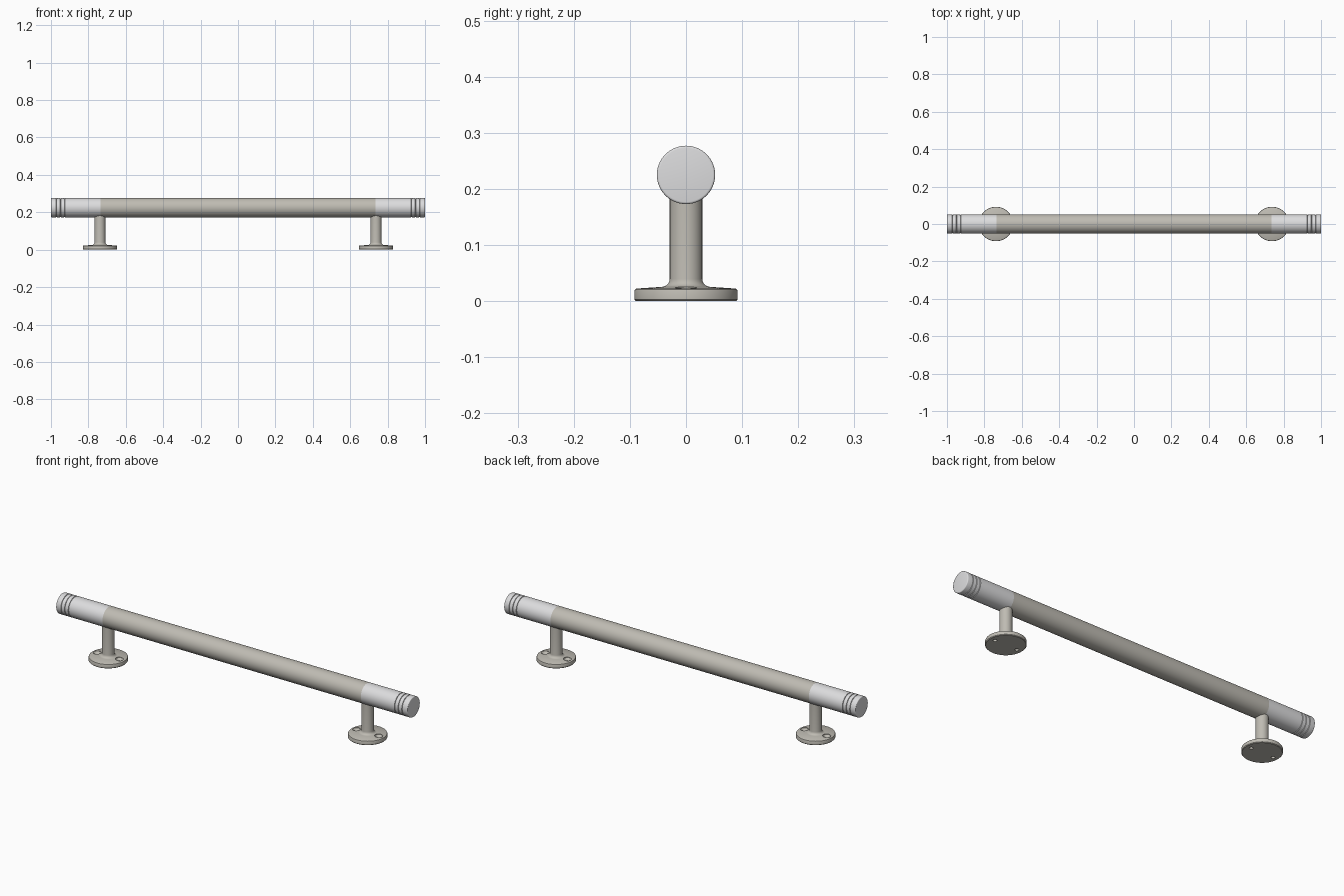
import bpy
import bmesh
from math import cos, sin, pi, radians
from mathutils import Matrix, Vector

cube = bpy.data.objects.get("Cube")
if cube:
    bpy.data.objects.remove(cube, do_unlink=True)

BAR_R, BAR_Z = 0.052, 0.225
SEAM, POST_X, HOLE_X = 0.735, 0.738, 0.063


def material(name, rgb):
    m = bpy.data.materials.new(name)
    m.use_nodes = True
    m.diffuse_color = (*rgb, 1)
    m.node_tree.nodes["Principled BSDF"].inputs["Base Color"].default_value = (*rgb, 1)
    return m


satin = material("warm satin metal", (0.52, 0.50, 0.45))
bright = material("bright metal", (0.72, 0.72, 0.73))


def lathe(name, profile, mat, matrix, sides=64):
    """Revolve (radius, height) points about z, cap both ends, then place."""
    bm = bmesh.new()
    rings = [[bm.verts.new((r * cos(2 * pi * i / sides), r * sin(2 * pi * i / sides), h))
              for i in range(sides)] for r, h in profile]
    for low, high in zip(rings, rings[1:]):
        for i in range(sides):
            j = (i + 1) % sides
            bm.faces.new((low[i], low[j], high[j], high[i]))
    bm.faces.new(rings[0][::-1])
    bm.faces.new(rings[-1])
    bmesh.ops.recalc_face_normals(bm, faces=bm.faces)
    mesh = bpy.data.meshes.new(name)
    bm.to_mesh(mesh)
    bm.free()
    mesh.materials.append(mat)
    ob = bpy.data.objects.new(name, mesh)
    ob.matrix_world = matrix
    bpy.context.collection.objects.link(ob)
    return ob


def activate(ob):
    bpy.ops.object.select_all(action="DESELECT")
    ob.select_set(True)
    bpy.context.view_layer.objects.active = ob


def smooth(ob):
    activate(ob)
    bpy.ops.object.shade_smooth_by_angle(angle=radians(32))


# Centre bar
along_x = Matrix.Translation((0, 0, BAR_Z)) @ Matrix.Rotation(pi / 2, 4, "Y")
smooth(lathe("centre_bar", [(BAR_R, -SEAM), (BAR_R, SEAM)], satin, along_x))

# End sleeve: three fine grooves and a softened tip
sleeve = [(BAR_R, SEAM)]
for g in (0.928, 0.949, 0.970):
    sleeve += [(BAR_R, g - 0.002), (BAR_R - 0.003, g - 0.001),
               (BAR_R - 0.003, g + 0.001), (BAR_R, g + 0.002)]
sleeve += [(BAR_R - 0.004 * (1 - cos(a)), 0.996 + 0.004 * sin(a))
           for a in (i * pi / 8 for i in range(5))]

# Post and flange: rounded rim, slightly coned top, fillet into the post
foot = [(0.089, 0), (0.092, 0.003), (0.092, 0.018), (0.0908, 0.021), (0.088, 0.0225),
        (0.043, 0.0255)]
foot += [(0.043 - 0.014 * sin(a), 0.0395 - 0.014 * cos(a))
         for a in (i * pi / 10 for i in range(1, 6))]
foot += [(0.029, 0.2)]

# Countersunk screw hole
hole = [(0.009, -0.02), (0.009, 0.011), (0.019, 0.022), (0.019, 0.04)]

for side, sign in (("left", 1), ("right", -1)):
    turn = Matrix.Rotation(sign * pi / 2, 4, "Y")
    smooth(lathe(side + "_end_sleeve", sleeve, bright,
                 Matrix.Translation((0, 0, BAR_Z)) @ turn))

    post = lathe(side + "_post_and_flange", foot, satin,
                 Matrix.Translation((sign * POST_X, 0, 0)))
    for dx in (-HOLE_X, HOLE_X):
        cutter = lathe("hole_cutter", hole, satin,
                       Matrix.Translation(Vector((sign * POST_X + dx, 0, 0))), 32)
        cutter.hide_render = True
        mod = post.modifiers.new("screw_hole", "BOOLEAN")
        mod.operation, mod.solver, mod.object = "DIFFERENCE", "EXACT", cutter
        activate(post)
        bpy.ops.object.modifier_apply(modifier=mod.name)
        bpy.data.objects.remove(cutter, do_unlink=True)
    smooth(post)
